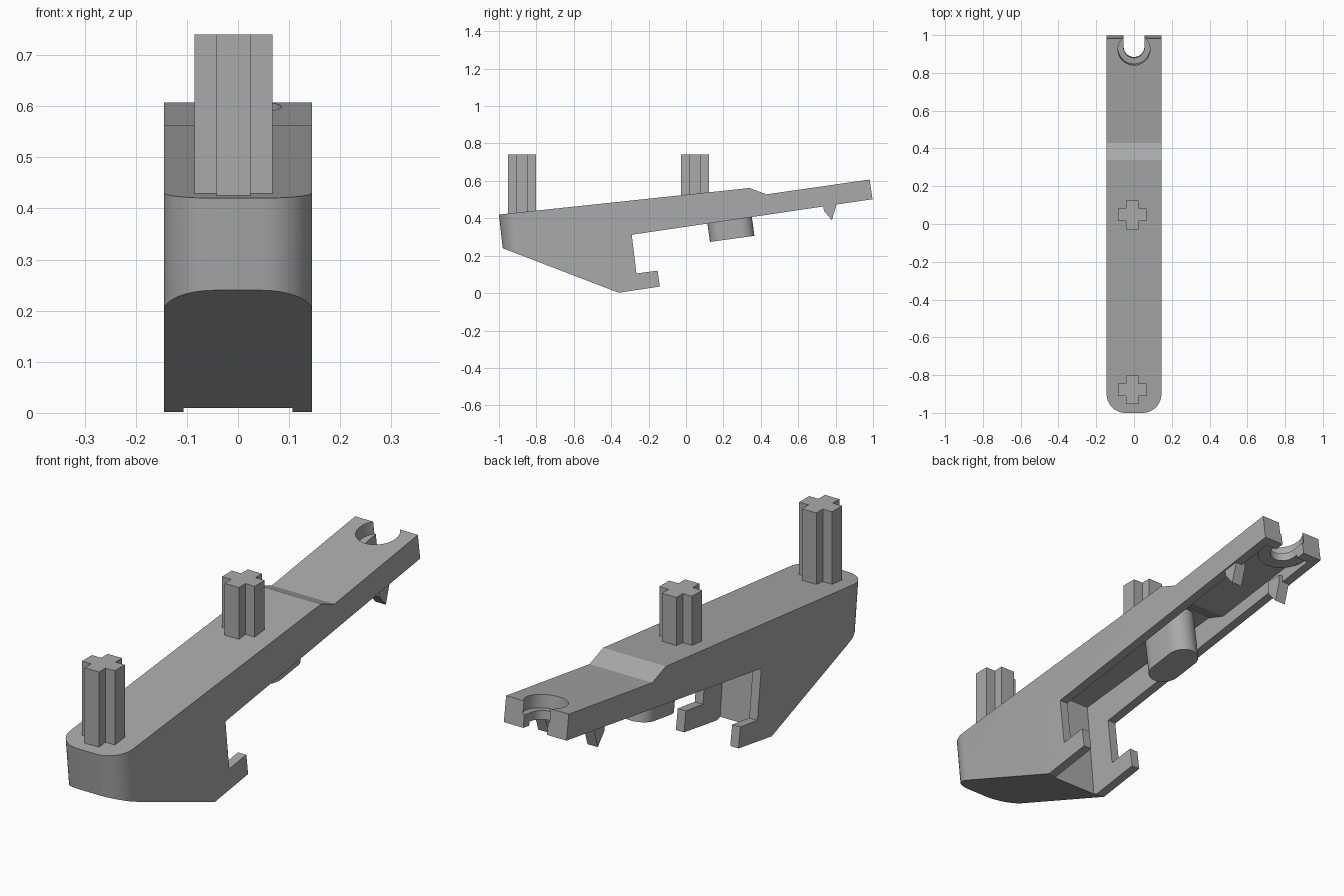
import bpy, bmesh, math
from mathutils import Matrix

if "Cube" in bpy.data.objects:
    bpy.data.objects.remove(bpy.data.objects["Cube"], do_unlink=True)

grey = bpy.data.materials.new("mid_grey")
grey.use_nodes = True
colour = (0.4, 0.4, 0.4, 1)
grey.diffuse_color = colour
grey.node_tree.nodes["Principled BSDF"].inputs["Base Color"].default_value = colour

TILT = math.radians(7.8)


def prism(name, points, depth, matrix):
    """Extrude a flat outline along its local z, then place it."""
    bm = bmesh.new()
    face = bm.faces.new([bm.verts.new((a, b, 0)) for a, b in points])
    ext = bmesh.ops.extrude_face_region(bm, geom=[face])
    top = [v for v in ext["geom"] if isinstance(v, bmesh.types.BMVert)]
    bmesh.ops.translate(bm, verts=top, vec=(0, 0, depth))
    bmesh.ops.transform(bm, matrix=matrix, verts=bm.verts)
    bmesh.ops.recalc_face_normals(bm, faces=bm.faces)
    mesh = bpy.data.meshes.new(name)
    bm.to_mesh(mesh)
    bm.free()
    obj = bpy.data.objects.new(name, mesh)
    bpy.context.collection.objects.link(obj)
    mesh.materials.append(grey)
    return obj


def side_prism(name, points, x0, x1):
    """Outline given as (y, z), extruded from x0 to x1."""
    m = Matrix(((0, 0, 1, x0), (1, 0, 0, 0), (0, 1, 0, 0), (0, 0, 0, 1)))
    return prism(name, points, x1 - x0, m)


def tilted(y, z):
    return Matrix.Translation((0, y, z)) @ Matrix.Rotation(TILT, 4, "X")


def stadium(r, half, n=24):
    """Round-ended outline, long along y."""
    pts = []
    for sign, start in ((1, 0), (-1, math.pi)):
        for i in range(n + 1):
            a = start + math.pi * i / n
            pts.append((r * math.cos(a), sign * half + r * math.sin(a)))
    return pts


def circle(r, n=48):
    return [(r * math.cos(math.tau * i / n), r * math.sin(math.tau * i / n)) for i in range(n)]


def activate(obj):
    bpy.ops.object.select_all(action="DESELECT")
    obj.select_set(True)
    bpy.context.view_layer.objects.active = obj


def combine(obj, other, operation):
    other.hide_render = True
    mod = obj.modifiers.new(operation, "BOOLEAN")
    mod.operation, mod.object, mod.solver = operation, other, "EXACT"
    activate(obj)
    bpy.ops.object.modifier_apply(modifier=mod.name)
    bpy.data.objects.remove(other, do_unlink=True)


def smooth(obj):
    activate(obj)
    bpy.ops.object.shade_smooth_by_angle(angle=math.radians(25))


# Arm body with rear hook, front upright corners rounded
body = side_prism("arm_body", [
    (-1, .42), (-.98, .24), (-.36, .002), (-.14, .035), (-.152, .12), (-.265, .105),
    (-.29, .312), (.997, .502), (.982, .607), (.43, .528), (.34, .562)], -.145, .145)
bm = bmesh.new()
bm.from_mesh(body.data)
corners = [e for e in bm.edges
           if all(v.co.y < -.97 for v in e.verts) and abs(e.verts[0].co.x - e.verts[1].co.x) < .01]
bmesh.ops.bevel(bm, geom=corners, offset=.1, segments=12, profile=.5, affect="EDGES")
bm.to_mesh(body.data)
bm.free()

# Hollow underside leaving thin side rails and two hook legs
cavity = side_prism("cavity_cutter", [
    (-.368, -.1), (.99, -.1), (.965, .45), (.95, .55), (.43, .478), (.34, .51), (-.42, .43)],
    -.107, .107)
combine(body, cavity, "DIFFERENCE")

# Stepped notch in the rear end, stiffened by a boss below
boss = prism("notch_boss", circle(.106), .06, tilted(.94, .51))
end_trim = side_prism("end_trim", [(.997, .502), (.982, .607), (.96, .76), (1.2, .76), (1.2, .3), (1.026, .3)], -.2, .2)
combine(boss, end_trim, "DIFFERENCE")
combine(body, boss, "UNION")
combine(body, prism("counterbore", circle(.085), .2, tilted(.932, .545)), "DIFFERENCE")
slot = prism("slot", stadium(.055, .1), .4, tilted(1.055, .4))
combine(body, slot, "DIFFERENCE")
smooth(body)

# Round-ended locating pin underneath
pin = prism("locating_pin", stadium(.065, .055), .23, tilted(.247, .29))
smooth(pin)

# Pointed snap teeth on both rails
for side, s in (("left", 1), ("right", -1)):
    xs = sorted((s * .09, s * .138))
    side_prism(side + "_snap_tooth", [
        (.733, .5), (.737, .44), (.78, .39), (.803, .465), (.803, .5)], *xs)

# Cross-shaped posts on top
A, W = .076, .033
cross = [(W, -A), (W, -W), (A, -W), (A, W), (W, W), (W, A),
         (-W, A), (-W, W), (-A, W), (-A, -W), (-W, -W), (-W, -A)]
for name, y, base in (("front_post", -.877, .40), ("middle_post", .048, .50)):
    prism(name, cross, .74 - base, Matrix.Translation((-.009, y, base)))
